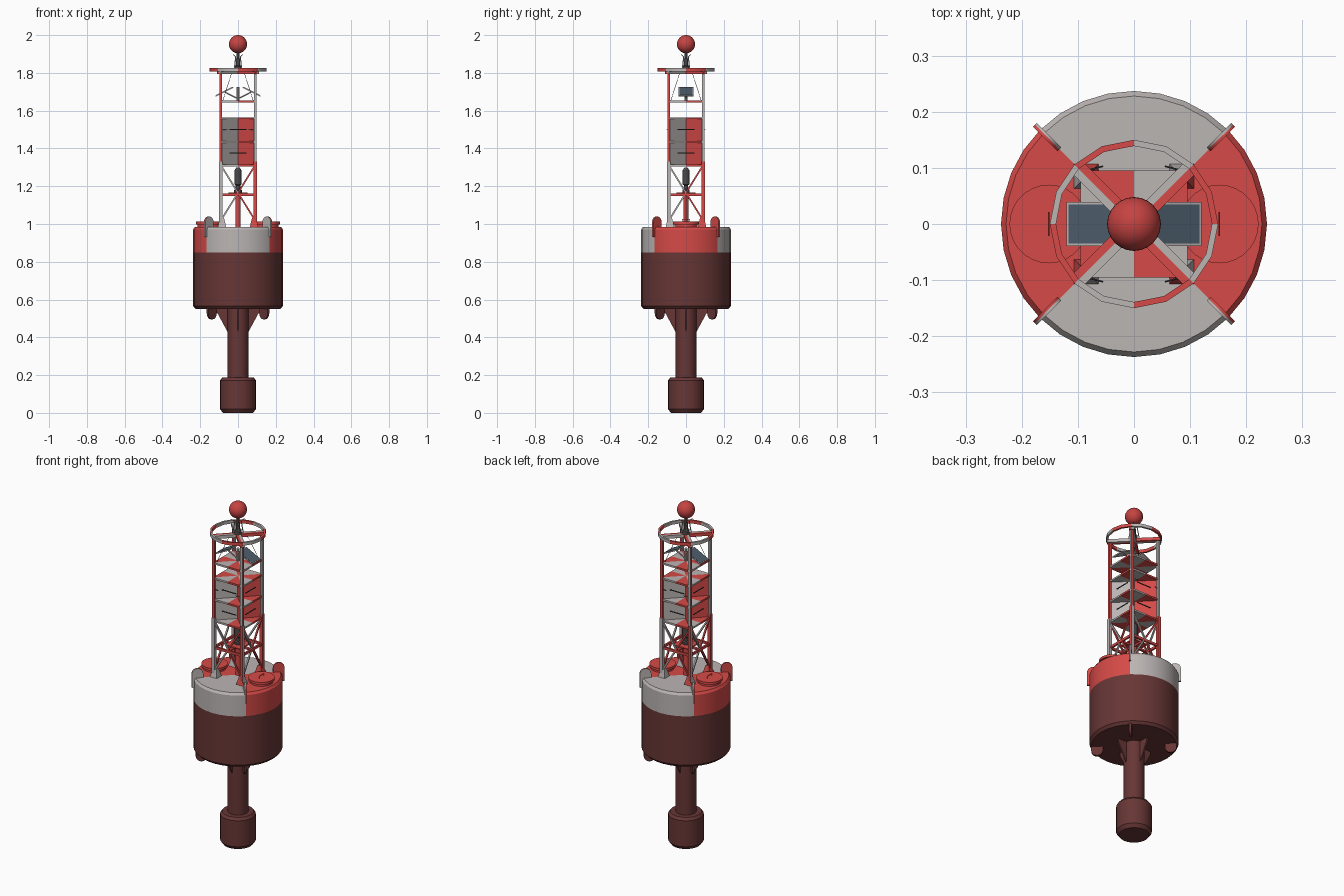
import bpy, bmesh, math
from mathutils import Vector, Matrix

if "Cube" in bpy.data.objects:
    bpy.data.objects.remove(bpy.data.objects["Cube"])

MATS = []
for name, col in [("red paint", (0.66, 0.068, 0.063)), ("grey paint", (0.50, 0.465, 0.455)),
                  ("antifouling maroon", (0.135, 0.037, 0.036)), ("solar blue", (0.075, 0.11, 0.15)),
                  ("dark metal", (0.07, 0.065, 0.065)), ("ball red", (0.56, 0.056, 0.053))]:
    m = bpy.data.materials.new(name)
    m.diffuse_color = (*col, 1)
    m.use_nodes = True
    m.node_tree.nodes["Principled BSDF"].inputs["Base Color"].default_value = m.diffuse_color
    MATS.append(m)
RED, GREY, MAROON, BLUE, DARK, BALL = range(6)


# ---- colour rules -------------------------------------------------------
def octants(phase):
    def rule(c):
        k = int((math.atan2(c.y, c.x) % math.tau) // (math.pi / 4))
        return (k + phase) % 2
    return rule

def quadrants(c):
    return MAROON if c.z < 0.85 else (GREY if abs(c.y) > abs(c.x) else RED)

AXES = [(1, 0, 0), (0, 1, 0)]
DIAGS = [(1, 1, 0), (1, -1, 0)]


# ---- mesh helpers (everything is built in world coordinates) --------------
def finish(name, bm, mat=RED, rule=None, planes=(), height=None):
    cuts = [((0, 0, 0), p) for p in planes]
    if height:
        cuts.append(((0, 0, height), (0, 0, 1)))
    for co, no in cuts:
        bmesh.ops.bisect_plane(bm, geom=bm.verts[:] + bm.edges[:] + bm.faces[:],
                               plane_co=co, plane_no=no, dist=1e-5)
    bm.normal_update()
    for f in bm.faces:
        f.material_index = rule(f.calc_center_median() + f.normal * 1e-4) if rule else mat
    me = bpy.data.meshes.new(name)
    bm.to_mesh(me)
    bm.free()
    for m in MATS:
        me.materials.append(m)
    ob = bpy.data.objects.new(name, me)
    bpy.context.collection.objects.link(ob)
    bpy.context.view_layer.objects.active = ob
    ob.select_set(True)
    bpy.ops.object.shade_smooth_by_angle(angle=math.radians(30))
    ob.select_set(False)
    return ob

def lathe(bm, prof, n=32, at=(0, 0)):
    rings = [[bm.verts.new((at[0] + r * math.cos(math.tau * i / n),
                            at[1] + r * math.sin(math.tau * i / n), z)) for i in range(n)] for r, z in prof]
    for a, b in zip(rings, rings[1:]):
        for i in range(n):
            bm.faces.new((a[i], a[(i + 1) % n], b[(i + 1) % n], b[i]))
    if prof[0] != prof[-1]:
        bm.faces.new(rings[0][::-1])
        bm.faces.new(rings[-1])
    else:
        bmesh.ops.remove_doubles(bm, verts=rings[0] + rings[-1], dist=1e-6)

def box(bm, c, s, rot=Matrix()):
    bmesh.ops.create_cube(bm, size=1, matrix=Matrix.Translation(c) @ rot.to_4x4() @ Matrix.Diagonal((*s, 1)))

def rod(bm, a, b, r, n=8):
    a, b = Vector(a), Vector(b)
    rot = (b - a).to_track_quat('Z', 'Y').to_matrix().to_4x4()
    bmesh.ops.create_cone(bm, cap_ends=True, segments=n, radius1=r, radius2=r, depth=(b - a).length,
                          matrix=Matrix.Translation((a + b) / 2) @ rot @ Matrix.Rotation(math.pi / n, 4, 'Z'))

def fin(bm, pts, ang, t):
    """Vertical plate: outline in (radius, z), turned to an angle about z."""
    R = Matrix.Rotation(ang, 3, 'Z')
    f = bm.faces.new([bm.verts.new(R @ Vector((r, -t / 2, z))) for r, z in pts])
    ext = bmesh.ops.extrude_face_region(bm, geom=[f])['geom']
    bmesh.ops.translate(bm, verts=[v for v in ext if isinstance(v, bmesh.types.BMVert)], vec=R @ Vector((0, t, 0)))
    bmesh.ops.recalc_face_normals(bm, faces=bm.faces[:])

def new():
    return bmesh.new()

DIAG_ANGLES = [math.radians(45 + 90 * i) for i in range(4)]
CORNERS = [(-1, -1), (1, -1), (1, 1), (-1, 1)]

# ---- float body, tail tube and counterweight -------------------------------
bm = new()
lathe(bm, [(.224, .55), (.237, .565), (.237, .972), (.228, .985)], 32)
finish("float_body", bm, rule=quadrants, planes=DIAGS, height=0.85)
bm = new()
lathe(bm, [(.055, .17), (.055, .56)], 24)
finish("tail_tube", bm, MAROON)
bm = new()
lathe(bm, [(.08, 0), (.095, .02), (.095, .172), (.084, .187)], 24)
finish("counterweight", bm, MAROON)

# tail gussets and lower mooring lugs
bm = new()
for i in range(4):
    fin(bm, [(.045, .43), (.056, .43), (.11, .53), (.11, .555), (.045, .555)], i * math.pi / 2, .008)
finish("tail_gussets", bm, MAROON)

def arch(r0, r1, zb, zt):
    """Tab outline with a rounded end at zt."""
    c, h = (r0 + r1) / 2, (r1 - r0) / 2
    s = 1 if zt > zb else -1
    return [(r0, zb), (r1, zb)] + [(c + h * math.cos(a * math.pi / 8), zt - s * h + s * h * math.sin(a * math.pi / 8))
                                   for a in range(9)]
bm = new()
for a in DIAG_ANGLES:
    fin(bm, arch(.165, .228, .56, .495), a, .012)
finish("mooring_lugs", bm, MAROON)

# lifting lugs on the deck edge
bm = new()
for a in DIAG_ANGLES:
    fin(bm, arch(.188, .25, .93, 1.04), a, .01)
finish("lifting_lugs", bm, rule=quadrants, planes=DIAGS)

# hatches with handles
for s, side in ((-1, "left"), (1, "right")):
    bm = new()
    lathe(bm, [(.062, .98), (.062, .998), (.07, .998), (.07, 1.012)], 28, (s * .152, 0))
    for y in (-.02, .02):
        rod(bm, (s * .152, y, 1.01), (s * .152, y, 1.024), .0015, 6)
    rod(bm, (s * .152, -.021, 1.024), (s * .152, .021, 1.024), .0015, 6)
    finish(side + "_hatch", bm, RED)

# ---- lattice tower -------------------------------------------------------
bm = new()
for x, y in CORNERS:
    box(bm, (x * .092, y * .092, 1.155), (.019, .019, .35))
    bmesh.ops.create_cone(bm, cap_ends=True, segments=4, radius1=.032, radius2=.015, depth=.05,
                          matrix=Matrix.Translation((x * .085, y * .085, 1.008)) @ Matrix.Rotation(math.pi / 4, 4, 'Z'))
for (x0, y0), (x1, y1) in zip(CORNERS, CORNERS[1:] + CORNERS[:1]):
    for p, q in (((x0, y0), (x1, y1)), ((x1, y1), (x0, y0))):
        rod(bm, (p[0] * .09, p[1] * .09, 1.02), (q[0] * .09, q[1] * .09, 1.31), .006, 4)
finish("lower_tower", bm, rule=octants(0), planes=AXES + DIAGS)

bm = new()
for x, y in CORNERS:
    box(bm, (x * .091, y * .091, 1.56), (.015, .015, .5))
finish("upper_legs", bm, rule=octants(1), planes=DIAGS)

# middle frame with the post and instrument
bm = new()
for s in (-1, 1):
    box(bm, (0, s * .09, 1.155), (.18, .01, .014))
    box(bm, (s * .09, 0, 1.155), (.01, .18, .014))
box(bm, (0, 0, 1.155), (.18, .014, .01))
box(bm, (0, 0, 1.155), (.014, .18, .01))
box(bm, (0, 0, 1.164), (.1, .1, .006))
lathe(bm, [(.013, .98), (.013, 1.16)], 12)
finish("middle_frame", bm, RED)
bm = new()
lathe(bm, [(.02, 1.165), (.02, 1.18), (.012, 1.185), (.012, 1.205), (.018, 1.21), (.018, 1.285), (.008, 1.3)], 14)
finish("instrument", bm, DARK)

# radar reflector: shelves and crossed vertical plates
bm = new()
for z in (1.31, 1.435, 1.56, 1.648):
    box(bm, (0, 0, z), (.19, .19, .01))
for a in DIAG_ANGLES:
    fin(bm, [(.0, 1.31), (.125, 1.31), (.125, 1.56), (.0, 1.56)], a, .005)
finish("radar_reflector", bm, rule=octants(0), planes=AXES + DIAGS)

# short dark bars across each reflector pocket
bm = new()
for i in range(4):
    R = Matrix.Rotation(i * math.pi / 2, 3, 'Z')
    for z in (1.375, 1.5):
        rod(bm, R @ Vector((-.045, -.08, z)), R @ Vector((.045, -.08, z)), .003, 6)
finish("reflector_bars", bm, DARK)
bm = new()
for i in (0, 2):
    R = Matrix.Rotation(i * math.pi / 2, 3, 'Z')
    for s in (-1, 1):
        rod(bm, R @ Vector((s * .055, -.103, 1.5)), R @ Vector((s * .078, -.097, 1.5)), .0015, 6)
finish("reflector_clips", bm, DARK)

# ---- solar panels --------------------------------------------------------
for s, side in ((-1, "left"), (1, "right")):
    R = Matrix.Rotation(s * math.atan2(.045, .09), 3, 'Y')
    c = Vector((s * .072, 0, 1.7))
    bm = new()
    box(bm, c, (.104, .078, .006), R)
    rod(bm, (s * .005, 0, 1.665), c, .004, 6)
    finish(side + "_panel_frame", bm, GREY)
    bm = new()
    box(bm, c + R @ Vector((0, 0, .003)), (.096, .07, .003), R)
    finish(side + "_solar_panel", bm, BLUE)
bm = new()
lathe(bm, [(.009, 1.645), (.009, 1.725)], 10)
finish("panel_post", bm, GREY)

# ---- top ring, arms, lantern and topmark ball ------------------------------
bm = new()
lathe(bm, [(.139, 1.808), (.15, 1.808), (.15, 1.826), (.139, 1.826), (.139, 1.808)], 16)
for a in DIAG_ANGLES:
    R = Matrix.Rotation(a, 3, 'Z')
    box(bm, R @ Vector((.072, 0, 1.804)), (.14, .028, .018), R)
finish("top_ring", bm, rule=octants(0), planes=AXES + DIAGS)

bm = new()
lathe(bm, [(.02, 1.81), (.02, 1.835), (.011, 1.84), (.011, 1.875), (.007, 1.88), (.007, 1.915)], 14)
finish("lantern", bm, DARK)
bm = new()
for x, y in CORNERS:
    rod(bm, (x * .02, y * .02, 1.815), (x * .012, y * .012, 1.885), .003, 6)
    rod(bm, (x * .012, y * .012, 1.885), (x * .025, y * .025, 1.897), .002, 6)
finish("lantern_cage", bm, GREY)
bm = new()
for x, y in ((-1, -1), (1, 1)):
    rod(bm, (x * .03, y * .03, 1.81), (x * .08, y * .08, 1.655), .0012, 6)
finish("cables", bm, DARK)

bm = new()
bmesh.ops.create_uvsphere(bm, u_segments=24, v_segments=16, radius=.048, matrix=Matrix.Translation((0, 0, 1.952)))
finish("topmark_ball", bm, BALL)
